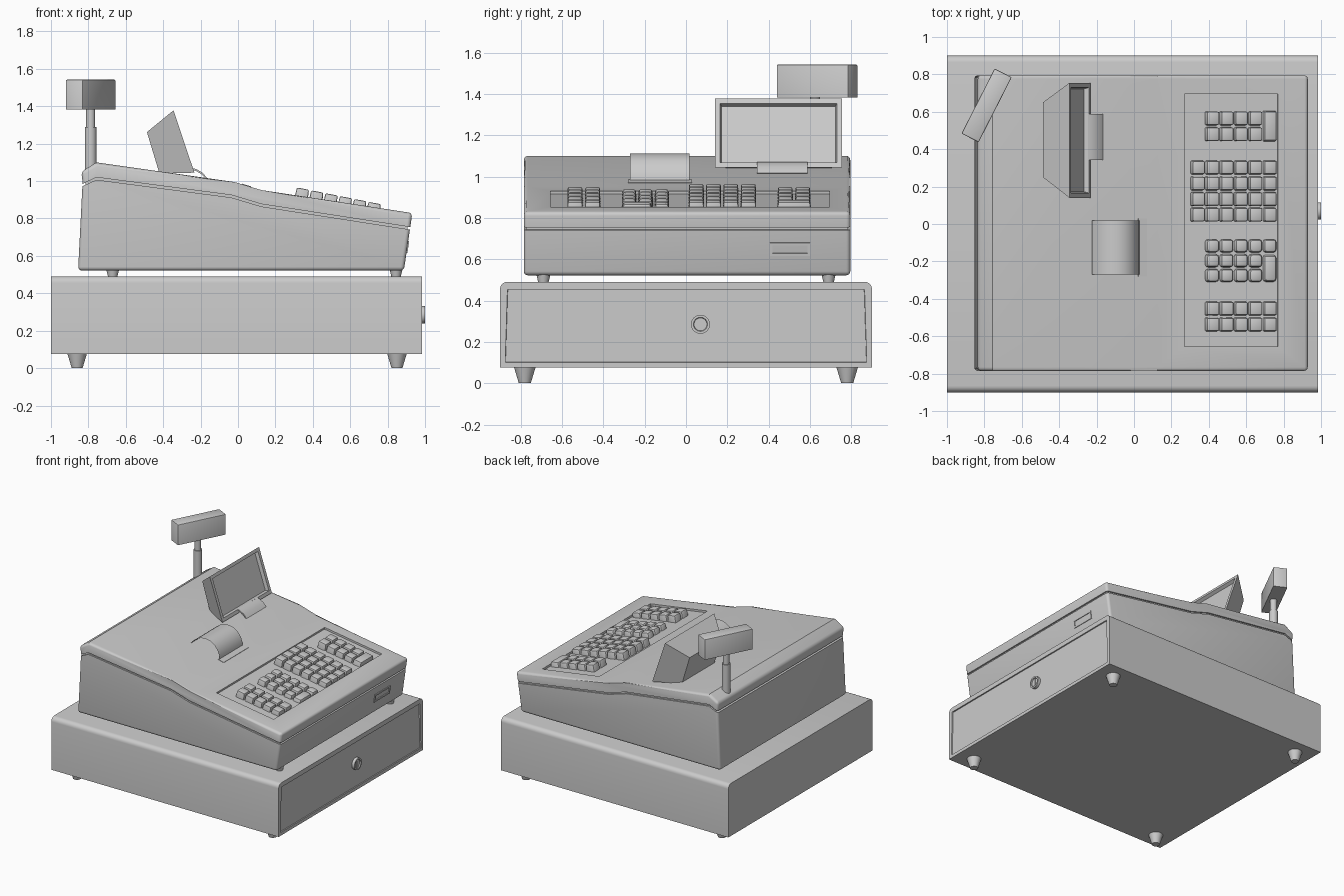
import bpy, bmesh
from math import radians, atan
from mathutils import Matrix, Vector

if "Cube" in bpy.data.objects:
    bpy.data.objects.remove(bpy.data.objects["Cube"])


def finish(bm, name):
    bmesh.ops.recalc_face_normals(bm, faces=bm.faces)
    me = bpy.data.meshes.new(name)
    bm.to_mesh(me)
    bm.free()
    ob = bpy.data.objects.new(name, me)
    bpy.context.collection.objects.link(ob)
    return ob


def add_box(bm, loc, size, rot=None, top=1.0, bevel=0, seg=2):
    """Box appended to bm; 'top' is the inset of the upper face as a ratio."""
    b = bmesh.new()
    bmesh.ops.create_cube(b, size=1)
    for v in b.verts:
        k = top if v.co.z > 0 else 1
        v.co = Vector((v.co.x * size[0] * k, v.co.y * size[1] * k, v.co.z * size[2]))
    if bevel:
        es = [e for e in b.edges if max(v.co.z for v in e.verts) > 0]
        bmesh.ops.bevel(b, geom=es, offset=bevel, segments=seg, profile=0.5, affect='EDGES')
    b.transform(Matrix.Translation(loc) @ (rot or Matrix()))
    me = bpy.data.meshes.new("tmp")
    b.to_mesh(me)
    b.free()
    bm.from_mesh(me)
    bpy.data.meshes.remove(me)


def box(name, loc, size, **kw):
    bm = bmesh.new()
    add_box(bm, loc, size, **kw)
    return finish(bm, name)


def prism(name, pts, y0, y1, caps=(), ridges=(), offset=0.02):
    """xz profile extruded along y; caps = bevelled end segments, ridges = bevelled corners."""
    bm = bmesh.new()
    n = len(pts)
    rings = [[bm.verts.new((x, y, z)) for x, z in pts] for y in (y0, y1)]
    for r in rings:
        bm.faces.new(r)
    for i in range(n):
        j = (i + 1) % n
        bm.faces.new((rings[0][i], rings[0][j], rings[1][j], rings[1][i]))
    es = [bm.edges.get((r[i], r[(i + 1) % n])) for r in rings for i in caps]
    es += [bm.edges.get((rings[0][i], rings[1][i])) for i in ridges]
    if es:
        bmesh.ops.bevel(bm, geom=es, offset=offset, segments=4, profile=0.5, affect='EDGES')
    return finish(bm, name)


def cone(name, loc, r1, r2, depth, rot=None, rings=()):
    """Cone/cylinder; rings = (inset, depth) steps pressed into the upper cap."""
    bm = bmesh.new()
    bmesh.ops.create_cone(bm, cap_ends=True, segments=28, radius1=r1, radius2=r2, depth=depth)
    top = max(bm.faces, key=lambda f: f.calc_center_median().z)
    for t, d in rings:
        bmesh.ops.inset_region(bm, faces=[top], thickness=t, depth=d)
    bm.transform(Matrix.Translation(loc) @ (rot or Matrix()))
    return finish(bm, name)


# Cash drawer with rounded top edges and a recessed front panel
bm = bmesh.new()
bmesh.ops.create_cube(bm, size=1)
bm.transform(Matrix.Translation((-0.0075, 0, 0.283)) @ Matrix.Diagonal((1.985, 1.8, 0.415, 1)))
es = [e for e in bm.edges if all(v.co.z > 0.4 for v in e.verts)
      and abs(e.verts[0].co.x - e.verts[1].co.x) > 1]
bmesh.ops.bevel(bm, geom=es, offset=0.035, segments=5, profile=0.5, affect='EDGES')
front = max(bm.faces, key=lambda f: f.calc_center_median().x)
bmesh.ops.inset_region(bm, faces=[front], thickness=0.036, depth=0)
bmesh.ops.inset_region(bm, faces=[front], thickness=0.002, depth=-0.008)
finish(bm, "cash_drawer")

# Drawer lock
ROT_X = Matrix.Rotation(radians(90), 4, 'Y')
cone("drawer_lock", (0.985, 0.07, 0.285), 0.046, 0.046, 0.03, ROT_X,
     [(0.012, 0), (0.003, -0.008)])
box("lock_keyway", (0.99, 0.07, 0.285), (0.012, 0.018, 0.056))

# Feet of the drawer and of the register
for x in (-0.86, 0.85):
    for y in (-0.78, 0.78):
        cone("drawer_foot", (x, y, 0.04), 0.029, 0.053, 0.08)
for x in (-0.67, 0.845):
    for y in (-0.69, 0.69):
        cone("register_foot", (x, y, 0.507), 0.025, 0.034, 0.038)

# Register body: lower case, seam core, top cover
seam = [(-0.757, 1.02), (-0.035, 0.925), (0.125, 0.877)]
prism("lower_case",
      [(-0.855, 0.522), (-0.832, 0.972)] + [(x, z - 0.013) for x, z in seam]
      + [(0.919, 0.741), (0.887, 0.522)],
      -0.785, 0.795, caps=(0, 5, 6), ridges=(0, 6))
prism("seam_core",
      [(-0.815, 0.95), (-0.815, 1.0)] + [(x, z + 0.015) for x, z in seam]
      + [(0.908, 0.765), (0.905, 0.72)] + [(x, z - 0.03) for x, z in seam[::-1]],
      -0.773, 0.783)
cover = prism("top_cover",
              [(-0.83, 0.985), (-0.838, 1.05), (-0.757, 1.10), (-0.02, 0.995), (0.125, 0.952),
               (0.932, 0.829), (0.921, 0.754)] + seam[::-1],
              -0.785, 0.795, caps=range(6), ridges=(1, 5))

# Keyboard recess cut into the cover
SLOPE = 0.1525


def surf(x):
    return 0.952 - SLOPE * (x - 0.125)


TILT = Matrix.Rotation(atan(SLOPE), 4, 'Y')
cutter = box("keyboard_cutter", (0.52, 0.02, surf(0.52)), (0.505, 1.35, 0.03), rot=TILT)
cutter.hide_render = True
mod = cover.modifiers.new("recess", 'BOOLEAN')
mod.operation = 'DIFFERENCE'
mod.solver = 'EXACT'
mod.object = cutter
bpy.context.view_layer.objects.active = cover
bpy.ops.object.modifier_apply(modifier="recess")
bpy.data.objects.remove(cutter)

# Key groups
COLS = [0.342 + 0.077 * i for i in range(6)]
KEY_TILT = Matrix.Rotation(radians(10.5), 4, 'Y')


def key_group(name, keys, drop=0.0, bevel=0.008):
    bm = bmesh.new()
    for x, y, length in keys:
        base = surf(x) - 0.017
        h = 0.96 - drop - 0.2 * (x - 0.342) - base
        add_box(bm, (x, y, base + h / 2), (0.071, length, h), rot=KEY_TILT, top=0.93, bevel=bevel)
    return finish(bm, name)


def grid(cols, rows, length=0.075):
    return [(x, y, length) for x in cols for y in rows]


key_group("function_keys", grid(COLS[1:5], (0.565, 0.48)) + [(COLS[5], 0.523, 0.165)])
key_group("department_keys", grid(COLS, (0.302, 0.217, 0.133, 0.05)))
key_group("number_keys", grid(COLS[1:5], (-0.117, -0.196, -0.275), 0.071)
          + [(COLS[5], -0.117, 0.071), (COLS[5], -0.237, 0.145)], 0.008, 0.015)
key_group("payment_keys", grid(COLS[1:], (-0.452, -0.537)))

# Slot in the front of the lower case
bm = bmesh.new()
bmesh.ops.create_cube(bm, size=1)
bm.transform(Matrix.Diagonal((0.03, 0.195, 0.064, 1)))
face = max(bm.faces, key=lambda f: f.calc_center_median().x)
bmesh.ops.inset_region(bm, faces=[face], thickness=0.018, depth=0)
bmesh.ops.inset_region(bm, faces=[face], thickness=0.002, depth=-0.012)
bm.transform(Matrix.Translation((0.896, 0.503, 0.65)) @ Matrix.Rotation(radians(8.3), 4, 'Y'))
finish(bm, "front_slot")

# Receipt printer slot and curled paper
box("receipt_slot", (0.045, -0.125, 0.973), (0.05, 0.31, 0.012),
    rot=Matrix.Rotation(atan(0.297), 4, 'Y'))
bm = bmesh.new()
arc = [(0.03, 0.965), (0.027, 1.005), (0.012, 1.045), (-0.014, 1.079), (-0.05, 1.102),
       (-0.09, 1.111), (-0.13, 1.107), (-0.168, 1.092), (-0.2, 1.069), (-0.225, 1.04)]
rows = [[bm.verts.new((x, y, z)) for y in (-0.27, 0.018)] for x, z in arc]
for a, b in zip(rows, rows[1:]):
    bm.faces.new((a[0], a[1], b[1], b[0]))
finish(bm, "receipt_paper")

# Operator display: tapered housing with recessed screen
bm = bmesh.new()
f = [bm.verts.new(c) for c in ((-0.233, 0.14, 1.045), (-0.233, 0.755, 1.045),
                               (-0.345, 0.755, 1.378), (-0.345, 0.14, 1.378))]
b = [bm.verts.new(c) for c in ((-0.42, 0.25, 1.04), (-0.42, 0.65, 1.04),
                               (-0.487, 0.65, 1.262), (-0.487, 0.25, 1.262))]
screen = bm.faces.new(f)
bm.faces.new(b[::-1])
for i in range(4):
    j = (i + 1) % 4
    bm.faces.new((f[j], f[i], b[i], b[j]))
bmesh.ops.recalc_face_normals(bm, faces=bm.faces)
bmesh.ops.inset_region(bm, faces=[screen], thickness=0.036, depth=0)
bmesh.ops.inset_region(bm, faces=[screen], thickness=0.01, depth=-0.025)
finish(bm, "operator_display")
prism("display_bracket", [(-0.245, 1.07), (-0.222, 1.064), (-0.19, 1.045), (-0.165, 1.017),
                          (-0.172, 1.013), (-0.196, 1.037), (-0.226, 1.055), (-0.245, 1.06)],
      0.343, 0.588)

# Customer display on a pole
cone("pole_lower", (-0.788, 0.625, 1.16), 0.031, 0.031, 0.26)
cone("pole_upper", (-0.788, 0.625, 1.33), 0.024, 0.024, 0.12)
box("customer_display", (-0.788, 0.634, 1.462), (0.103, 0.39, 0.16),
    rot=Matrix.Rotation(radians(-27), 4, 'Z'), bevel=0.006)

# Smooth shading with sharp edges kept
bpy.ops.object.select_all(action='SELECT')
bpy.ops.object.shade_smooth_by_angle(angle=radians(30))
